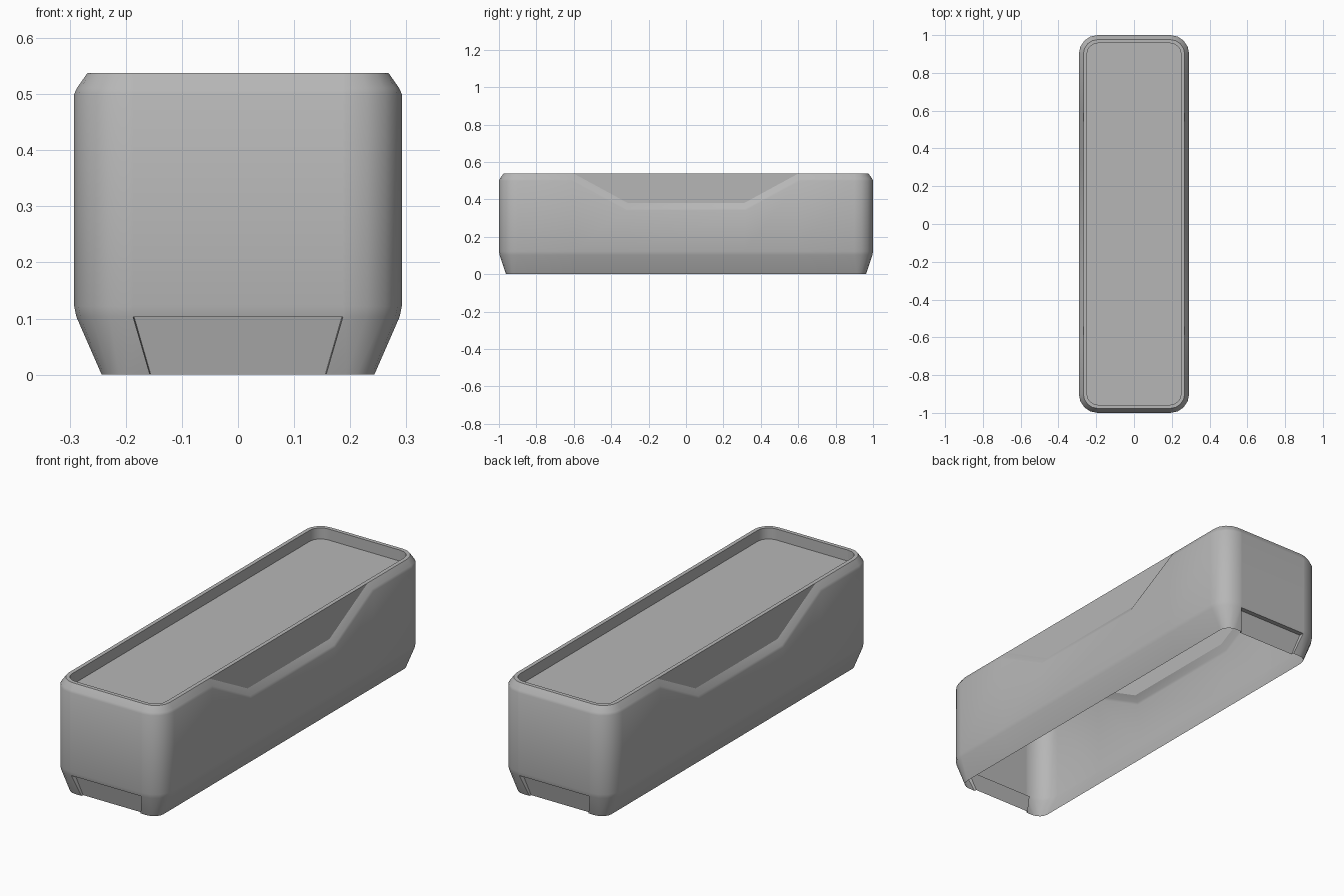
import bpy, bmesh
from math import sin, cos, pi, radians

if "Cube" in bpy.data.objects:
    bpy.data.objects.remove(bpy.data.objects["Cube"])

HX, HY, R, SEG = 0.292, 1.0, 0.10, 4
DROP = 0.158                        # depth of the side dips
FLAP_TOP, FLAP_LOW = 0.974, 0.951   # y of the recessed end panels
RIM = 0.024                         # inset of the rim and of the side panels


def arc(cx, cy, r, start):
    return [(cx + r * cos(start + pi / 2 * i / SEG),
             cy + r * sin(start + pi / 2 * i / SEG)) for i in range(SEG + 1)]


def ring(ix, iy, z, c, drop, e):
    """Rounded rectangle; its long sides dip by `drop` between the notch corners."""
    hx, hy, r = HX - ix, HY - iy, R - ix
    half = [(hx, y, z - d) for y, d in
            ((-0.6 - e, 0), (-0.31 - e, drop), (0.31 + e, drop), (0.6 + e, 0))]
    half += [(x, y, z) for x, y in arc(hx - r, hy - r, r, 0)]
    half += [(c, hy, z), (-c, hy, z)]
    half += [(x, y, z) for x, y in arc(-hx + r, hy - r, r, pi / 2)]
    return half + [(-x, -y, z) for x, y, z in half]


# Body profile: inset x, inset y, height, end panel half width, dip, dip widening
profile = [
    (0.049, 0.038, 0.000, 0.157, 0, 0),
    (0.004, 0.003, 0.103, 0.187, 0, 0),
    (0, 0, 0.122, 0.187, 0, 0),
    (0, 0, 0.500, 0.187, DROP, 0.010),
    (0.005, 0.005, 0.511, 0.187, DROP, 0.007),
    (RIM, RIM, 0.538, 0.187, DROP, 0),
    (RIM, RIM, 0.538, 0.187, 0, 0),
    (0.043, 0.043, 0.538, 0.187, 0, 0),
    (0.043, 0.043, 0.485, 0.187, 0, 0),
]

bm = bmesh.new()
rings = [[bm.verts.new(p) for p in ring(*row)] for row in profile]
n = len(rings[0])
end = 4 + SEG + 1                       # index of the straight end segment
ends = (end, end + n // 2)
for k, (lo, hi) in enumerate(zip(rings, rings[1:])):
    for i in range(n):
        j = (i + 1) % n
        if k == 0 and i in ends:        # opening for the end panels
            continue
        bm.faces.new((lo[i], lo[j], hi[j], hi[i]))

# Sunken top panel
bm.faces.new(rings[-1])

# Recessed panels low on both ends, open at the bottom like the shell
for i in ends:
    outer = [rings[0][i], rings[1][i], rings[1][i + 1], rings[0][i + 1]]
    inner = []
    for v in outer:
        y = FLAP_LOW if v.co.z < 0.05 else FLAP_TOP
        inner.append(bm.verts.new((v.co.x * 0.99, y if v.co.y > 0 else -y, v.co.z)))
    for a in range(3):
        bm.faces.new((outer[a], outer[a + 1], inner[a + 1], inner[a]))
    bm.faces.new(inner)

bmesh.ops.remove_doubles(bm, verts=bm.verts[:], dist=1e-5)
bmesh.ops.recalc_face_normals(bm, faces=bm.faces[:])
top = max(bm.faces, key=lambda f: len(f.verts))
if top.normal.z < 0:
    bmesh.ops.reverse_faces(bm, faces=bm.faces[:])

# Inset side panels get their own crisp border
panels = [f for f in bm.faces
          if all(abs(abs(v.co.x) - HX + RIM) < 1e-4 for v in f.verts)]
bmesh.ops.split(bm, geom=panels)

mesh = bpy.data.meshes.new("tray_body")
bm.to_mesh(mesh)
bm.free()
body = bpy.data.objects.new("tray_body", mesh)
bpy.context.collection.objects.link(body)

# Dark grey finish
grey = bpy.data.materials.new("dark_grey")
grey.diffuse_color = (0.47, 0.47, 0.47, 1)
grey.use_nodes = True
grey.node_tree.nodes["Principled BSDF"].inputs["Base Color"].default_value = grey.diffuse_color
mesh.materials.append(grey)

bpy.context.view_layer.objects.active = body
body.select_set(True)
bpy.ops.object.shade_smooth_by_angle(angle=radians(30))
